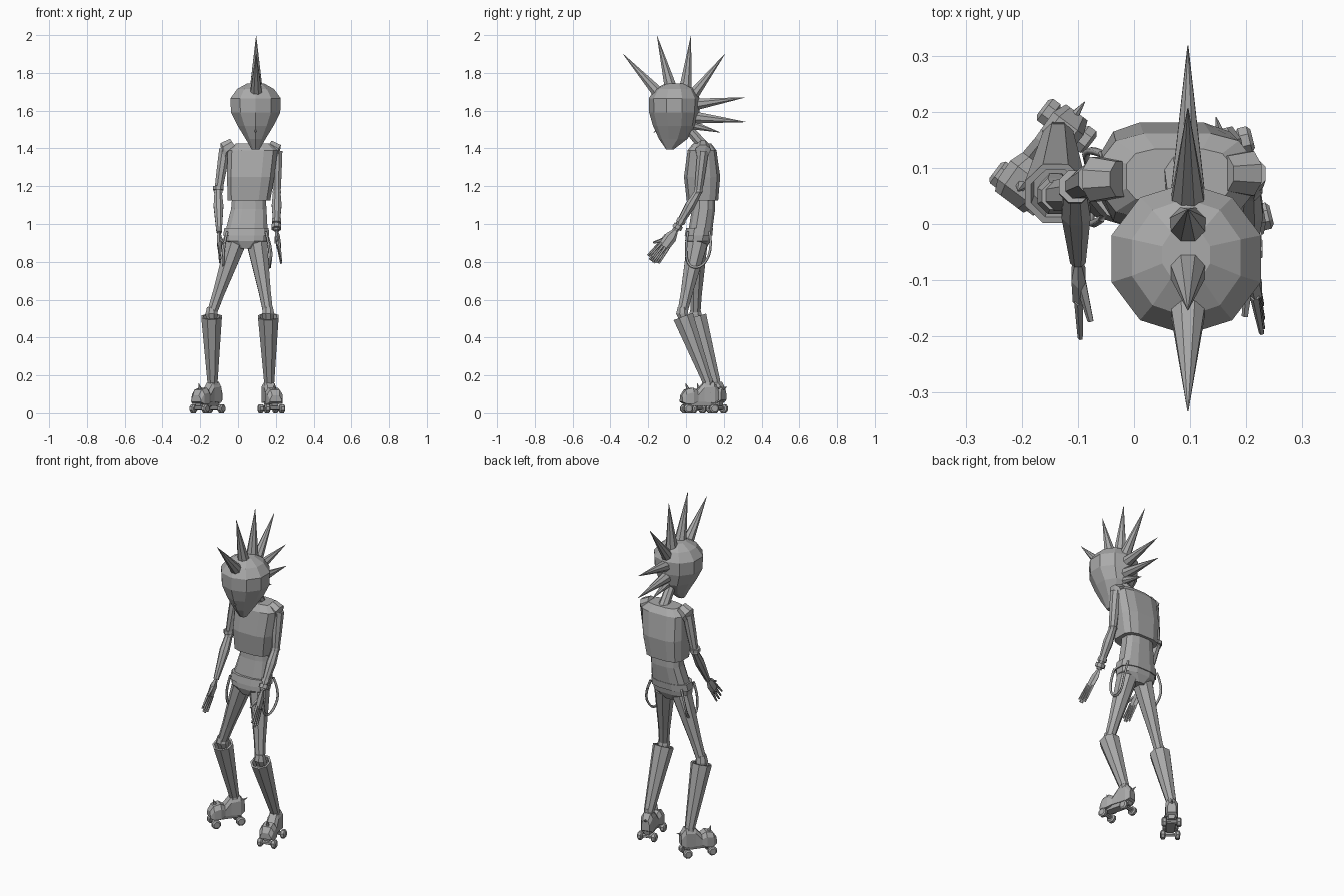
import bpy, bmesh, math
from mathutils import Vector, Matrix

cube = bpy.data.objects.get("Cube")
if cube:
    bpy.data.objects.remove(cube)

gray = bpy.data.materials.new("plain_gray")
gray.use_nodes = True
COLOR = (0.4, 0.4, 0.4, 1)
gray.diffuse_color = COLOR
gray.node_tree.nodes["Principled BSDF"].inputs["Base Color"].default_value = COLOR


def finish(name, bm, mat=None):
    if mat:
        bm.transform(mat)
    bmesh.ops.recalc_face_normals(bm, faces=bm.faces)
    me = bpy.data.meshes.new(name)
    bm.to_mesh(me)
    bm.free()
    me.materials.append(gray)
    ob = bpy.data.objects.new(name, me)
    bpy.context.collection.objects.link(ob)
    return ob


def skin(name, rings, mat=None):
    """Bridge rings of points and cap both ends."""
    bm = bmesh.new()
    vs = [[bm.verts.new(p) for p in r] for r in rings]
    n = len(vs[0])
    for a, b in zip(vs, vs[1:]):
        for i in range(n):
            j = (i + 1) % n
            bm.faces.new((a[i], a[j], b[j], b[i]))
    bm.faces.new(vs[0])
    bm.faces.new(vs[-1])
    return finish(name, bm, mat)


def stack(name, rows, n=10, power=1.0, mat=None):
    """Horizontal rings: z, x centre, y centre, x radius, y radius."""
    rings = []
    for z, cx, cy, rx, ry in rows:
        ring = []
        for i in range(n):
            a = 2 * math.pi * (i + 0.5) / n
            c, s = math.cos(a), math.sin(a)
            ring.append((cx + rx * math.copysign(abs(c) ** power, c),
                         cy + ry * math.copysign(abs(s) ** power, s), z))
        rings.append(ring)
    return skin(name, rings, mat)


def limb(name, pts, radii, n=8, flat=1.0, mat=None):
    """Rings square to the first segment; flat scales the x thickness."""
    pts = [Vector(p) for p in pts]
    axis = (pts[1] - pts[0]).normalized()
    side = Vector((1, 0, 0))
    if abs(axis.x) > 0.9:
        side = Vector((0, 1, 0))
    u = (side - axis * side.dot(axis)).normalized()
    v = axis.cross(u)
    rings = []
    for p, r in zip(pts, radii):
        ang = [2 * math.pi * (i + 0.5) / n for i in range(n)]
        rings.append([p + u * (r * flat * math.cos(a)) + v * (r * math.sin(a)) for a in ang])
    return skin(name, rings, mat)


def spike(name, base, tip, r, n=8, mat=None):
    return limb(name, [base, tip], [r, 0.001], n, mat=mat)


# Head with pointed chin
X = 0.093
stack("head", [(1.395, X, -0.085, 0.022, 0.02), (1.45, X, -0.068, 0.055, 0.075),
               (1.52, X, -0.06, 0.1, 0.115), (1.59, X, -0.062, 0.137, 0.133),
               (1.665, X, -0.062, 0.14, 0.135), (1.715, X, -0.06, 0.102, 0.105),
               (1.745, X, -0.055, 0.045, 0.05)])
spike("nose", (X, -0.12, 1.515), (X, -0.172, 1.485), 0.03, 4)
for s in (-1, 1):
    spike("brow", (X + s * 0.035, -0.15, 1.56), (X + s * 0.09, -0.13, 1.575), 0.012, 4)

# Crest of hair spikes: base y, base z, tip y, tip z, radius
for by, bz, ty, tz, r in [(-0.125, 1.67, -0.333, 1.9, 0.038), (-0.075, 1.7, -0.153, 1.995, 0.038),
                          (-0.005, 1.7, 0.026, 1.995, 0.038), (0.02, 1.66, 0.206, 1.9, 0.036),
                          (0.03, 1.63, 0.312, 1.67, 0.036), (0.03, 1.565, 0.318, 1.54, 0.036),
                          (0.03, 1.525, 0.18, 1.485, 0.026)]:
    spike("hair_spike", (X + 0.003, by, bz), (X + 0.003, ty, tz), r)
limb("neck", [(0.08, 0.12, 1.38), (0.09, 0.0, 1.52)], [0.032, 0.026])

# Body
stack("vest", [(1.425, 0.08, 0.085, 0.095, 0.05), (1.39, 0.077, 0.085, 0.135, 0.078),
               (1.25, 0.067, 0.085, 0.128, 0.098), (1.125, 0.058, 0.087, 0.115, 0.085)], 12, 0.6)
stack("waist", [(1.16, 0.058, 0.095, 0.09, 0.06), (1.08, 0.057, 0.093, 0.096, 0.063),
                (0.96, 0.045, 0.075, 0.115, 0.065)], 12, 0.75)
stack("belt", [(0.98, 0.045, 0.072, 0.12, 0.073), (0.94, 0.043, 0.066, 0.125, 0.075)], 12, 0.75)
stack("pelvis", [(0.945, 0.043, 0.066, 0.118, 0.07), (0.91, 0.043, 0.062, 0.115, 0.068),
                 (0.87, 0.04, 0.06, 0.04, 0.05)], 12, 0.75)


def strap(name, pts, r):
    cu = bpy.data.curves.new(name, 'CURVE')
    cu.dimensions = '3D'
    cu.bevel_depth = r
    cu.bevel_resolution = 0
    cu.resolution_u = 4
    sp = cu.splines.new('NURBS')
    sp.points.add(len(pts) - 1)
    for p, co in zip(sp.points, pts):
        p.co = (*co, 1)
    sp.use_endpoint_u = True
    sp.order_u = 3
    cu.materials.append(gray)
    bpy.context.collection.objects.link(bpy.data.objects.new(name, cu))


# Hanging hip loops
for name, s in (("right", -1), ("left", 1)):
    out = 0.045 + s * 0.122
    strap(name + "_hip_loop", [(out - s * 0.02, 0.125, 0.96), (out + s * 0.015, 0.14, 0.87),
                               (out, 0.09, 0.77), (out, 0.01, 0.77),
                               (out, -0.005, 0.88), (out - s * 0.02, 0.01, 0.96)], 0.007)


def arm(name, shoulder, elbow, wrist, tip, s):
    shoulder, elbow, wrist, tip = map(Vector, (shoulder, elbow, wrist, tip))
    limb(name + "_shoulder", [shoulder + Vector((-s * 0.045, 0, 0.03)), shoulder,
                              shoulder.lerp(elbow, 0.2)], [0.034, 0.043, 0.026])
    limb(name + "_upper_arm", [shoulder, shoulder.lerp(elbow, 0.5), elbow], [0.032, 0.028, 0.022])
    limb(name + "_elbow", [elbow + Vector((0, 0, 0.02)), elbow, elbow - Vector((0, 0.008, 0.02))],
         [0.018, 0.026, 0.018])
    limb(name + "_forearm", [elbow, elbow.lerp(wrist, 0.35), wrist], [0.021, 0.028, 0.015])
    # Hand with fingers fanned front to back
    limb(name + "_palm", [wrist, wrist.lerp(tip, 0.2), wrist.lerp(tip, 0.5)],
         [0.014, 0.032, 0.03], 6, 0.45)
    d = (tip - wrist).normalized()
    fan = Vector((0, -d.z, d.y)).normalized()
    for i in range(4):
        k = (i - 1.5) * 0.015
        end = wrist.lerp(tip, 1 - 0.06 * abs(i - 1.5)) + fan * k * 1.4
        limb(name + "_finger", [wrist.lerp(tip, 0.45) + fan * k, end], [0.009, 0.005], 5)
    limb(name + "_thumb", [wrist.lerp(tip, 0.15), wrist.lerp(tip, 0.55) - fan * 0.05
                           - Vector((s * 0.02, 0, 0))], [0.012, 0.006], 5)


def band(name, a, b, r):
    a, b = Vector(a), Vector(b)
    limb(name, [a, b], [r, r], 8)


R_ELBOW, R_WRIST = (-0.105, 0.065, 1.17), (-0.1, -0.065, 0.955)
L_ELBOW, L_WRIST = (0.205, 0.065, 1.17), (0.203, -0.055, 0.965)
arm("right", (-0.07, 0.08, 1.395), R_ELBOW, R_WRIST, (-0.095, -0.19, 0.8), -1)
arm("left", (0.205, 0.09, 1.385), L_ELBOW, L_WRIST, (0.23, -0.18, 0.795), 1)
band("left_wrist_band", (0.203, -0.038, 0.995), (0.203, -0.05, 0.975), 0.028)
band("left_wrist_band_upper", (0.203, -0.022, 1.023), (0.203, -0.032, 1.005), 0.026)
band("right_elbow_band", (-0.105, 0.067, 1.2), (-0.105, 0.065, 1.18), 0.031)


def wheel(name, x, y, mat):
    limb(name, [(x - 0.014, y, 0.024), (x - 0.008, y, 0.024), (x + 0.008, y, 0.024),
                (x + 0.014, y, 0.024)], [0.018, 0.026, 0.026, 0.018], 8, mat=mat)


def skate(name, ankle, turn):
    m = Matrix.Translation(ankle) @ Matrix.Rotation(math.radians(turn), 4, 'Z')
    # Boot shape built from heel to toe: y, bottom z, top z, half width
    rings = []
    for y, lo, hi, w in [(0.055, 0.07, 0.13, 0.024), (0.03, 0.055, 0.165, 0.034),
                         (-0.025, 0.06, 0.16, 0.032), (-0.06, 0.06, 0.12, 0.034),
                         (-0.085, 0.05, 0.135, 0.043), (-0.125, 0.05, 0.125, 0.041),
                         (-0.145, 0.06, 0.095, 0.032)]:
        rings.append([(-w, y, lo), (w, y, lo), (w, y, hi - 0.025), (w * 0.6, y, hi),
                      (-w * 0.6, y, hi), (-w, y, hi - 0.025)])
    skin(name + "_skate_boot", rings, m)
    stack(name + "_skate_plate", [(0.04, 0, -0.045, 0.025, 0.085), (0.062, 0, -0.045, 0.03, 0.09)],
          8, 0.5, m)
    spike(name + "_toe_spike", (0, -0.105, 0.115), (0, -0.12, 0.158), 0.014, 6, m)
    spike(name + "_heel_spike", (0, 0.03, 0.12), (0, 0.078, 0.14), 0.014, 6, m)
    for y in (0.025, -0.115):
        limb(name + "_axle", [(-0.04, y, 0.026), (0.04, y, 0.026)], [0.012, 0.012], 6, mat=m)
        for x in (-0.04, 0.04):
            wheel(name + "_wheel", x, y, m)


def leg(name, hip, knee, ankle, turn):
    hip, knee, ankle = map(Vector, (hip, knee, ankle))
    limb(name + "_thigh", [hip, hip.lerp(knee, 0.3), hip.lerp(knee, 0.7), knee,
                           knee.lerp(ankle, 0.12)], [0.058, 0.048, 0.034, 0.028, 0.03])
    limb(name + "_knee", [knee + Vector((0, 0, 0.035)), knee, knee.lerp(ankle, 0.1)],
         [0.026, 0.035, 0.03])
    # Flared boot shaft with a hollow top
    top = knee.lerp(ankle, 0.04)
    limb(name + "_boot_shaft", [ankle, top, top, top.lerp(ankle, 0.12)],
         [0.029, 0.059, 0.047, 0.042])
    limb(name + "_ankle", [ankle + Vector((0, 0, 0.02)), ankle - Vector((0, 0, 0.06))],
         [0.026, 0.034])
    skate(name, Vector((ankle.x, ankle.y, 0)), turn)


leg("right", (-0.012, 0.06, 0.9), (-0.14, 0.05, 0.525), (-0.135, 0.155, 0.165), -37)
leg("left", (0.1, 0.06, 0.9), (0.16, -0.02, 0.525), (0.165, 0.115, 0.165), 14)
